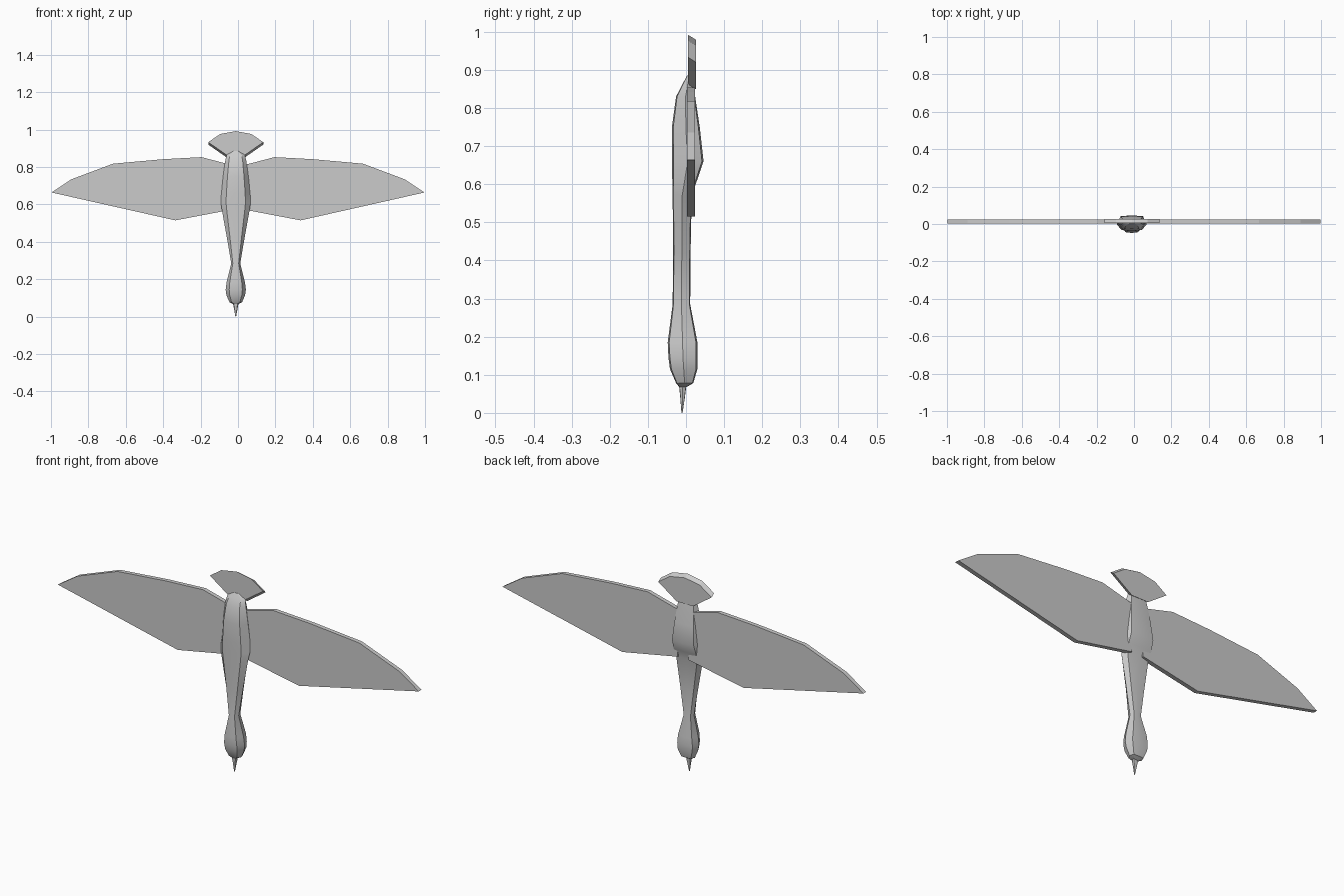
import bpy
import bmesh

if "Cube" in bpy.data.objects:
    bpy.data.objects.remove(bpy.data.objects["Cube"])

CX = -0.012  # body line sits slightly off the wing centre


def make_object(name, bm, smooth=False):
    bmesh.ops.recalc_face_normals(bm, faces=bm.faces)
    mesh = bpy.data.meshes.new(name)
    bm.to_mesh(mesh)
    bm.free()
    obj = bpy.data.objects.new(name, mesh)
    bpy.context.collection.objects.link(obj)
    if smooth:
        bpy.ops.object.select_all(action='DESELECT')
        obj.select_set(True)
        bpy.context.view_layer.objects.active = obj
        bpy.ops.object.shade_smooth_by_angle(angle=0.5)
    return obj


def loft(name, section, rings):
    """Skin a unit section through rings of (z, half width, front y, back y)."""
    bm = bmesh.new()
    loops = []
    for z, w, y0, y1 in rings:
        mid, half = (y0 + y1) / 2, (y1 - y0) / 2
        loops.append([bm.verts.new((CX + x * w, mid + y * half, z)) for x, y in section])
    n = len(section)
    for a, b in zip(loops, loops[1:]):
        for i in range(n):
            j = (i + 1) % n
            bm.faces.new((a[i], a[j], b[j], b[i]))
    bm.faces.new(loops[0])
    bm.faces.new(loops[-1])
    return make_object(name, bm, True)


def plate(name, outline, y0, y1, drop=0.0):
    """Flat outline in x, z given thickness; drop lowers the rear face."""
    bm = bmesh.new()
    front = [bm.verts.new((x, y0, z)) for x, z in outline]
    back = [bm.verts.new((x, y1, z - drop)) for x, z in outline]
    n = len(outline)
    bm.faces.new(front)
    bm.faces.new(back)
    for i in range(n):
        j = (i + 1) % n
        bm.faces.new((front[i], front[j], back[j], back[i]))
    return make_object(name, bm)


# Eight-sided section, a little flattened at belly and back
half = [(0, -1), (0.65, -0.9), (1, 0), (0.78, 0.9), (0, 1)]
section = half + [(-x, y) for x, y in half[-2:0:-1]]

# Body, neck and head, hanging head-down
loft("body", section, [
    (0.068, 0.014, -0.018, 0.002),
    (0.078, 0.034, -0.026, 0.019),
    (0.115, 0.050, -0.042, 0.030),
    (0.145, 0.054, -0.046, 0.030),
    (0.185, 0.049, -0.048, 0.030),
    (0.285, 0.024, -0.035, 0.011),
    (0.42, 0.047, -0.034, 0.012),
    (0.57, 0.074, -0.035, 0.015),
    (0.61, 0.080, -0.036, 0.029),
    (0.66, 0.077, -0.037, 0.046),
    (0.75, 0.068, -0.037, 0.036),
    (0.83, 0.057, -0.026, 0.024),
    (0.865, 0.049, -0.008, 0.018),
    (0.885, 0.018, 0.003, 0.014),
])

# Pointed beak
loft("beak", section, [
    (0.0, 0.002, -0.012, -0.009),
    (0.04, 0.009, -0.015, -0.003),
    (0.08, 0.017, -0.019, 0.002),
])

# Wings, mirrored about x = 0
wing = [(0.03, 0.81), (0.195, 0.853), (0.40, 0.842), (0.668, 0.818), (0.89, 0.735),
        (0.997, 0.664), (0.335, 0.515), (0.03, 0.573)]
for side, s in (("left", -1), ("right", 1)):
    plate(side + "_wing", [(x * s, z) for x, z in wing], 0.003, 0.024)

# Tail fan
fan = [(0.0, 0.992), (0.083, 0.977), (0.147, 0.933), (0.045, 0.862)]
tail = fan + [(-x, z) for x, z in fan[:0:-1]]
plate("tail", [(x + CX, z) for x, z in tail], 0.005, 0.026, 0.013)
